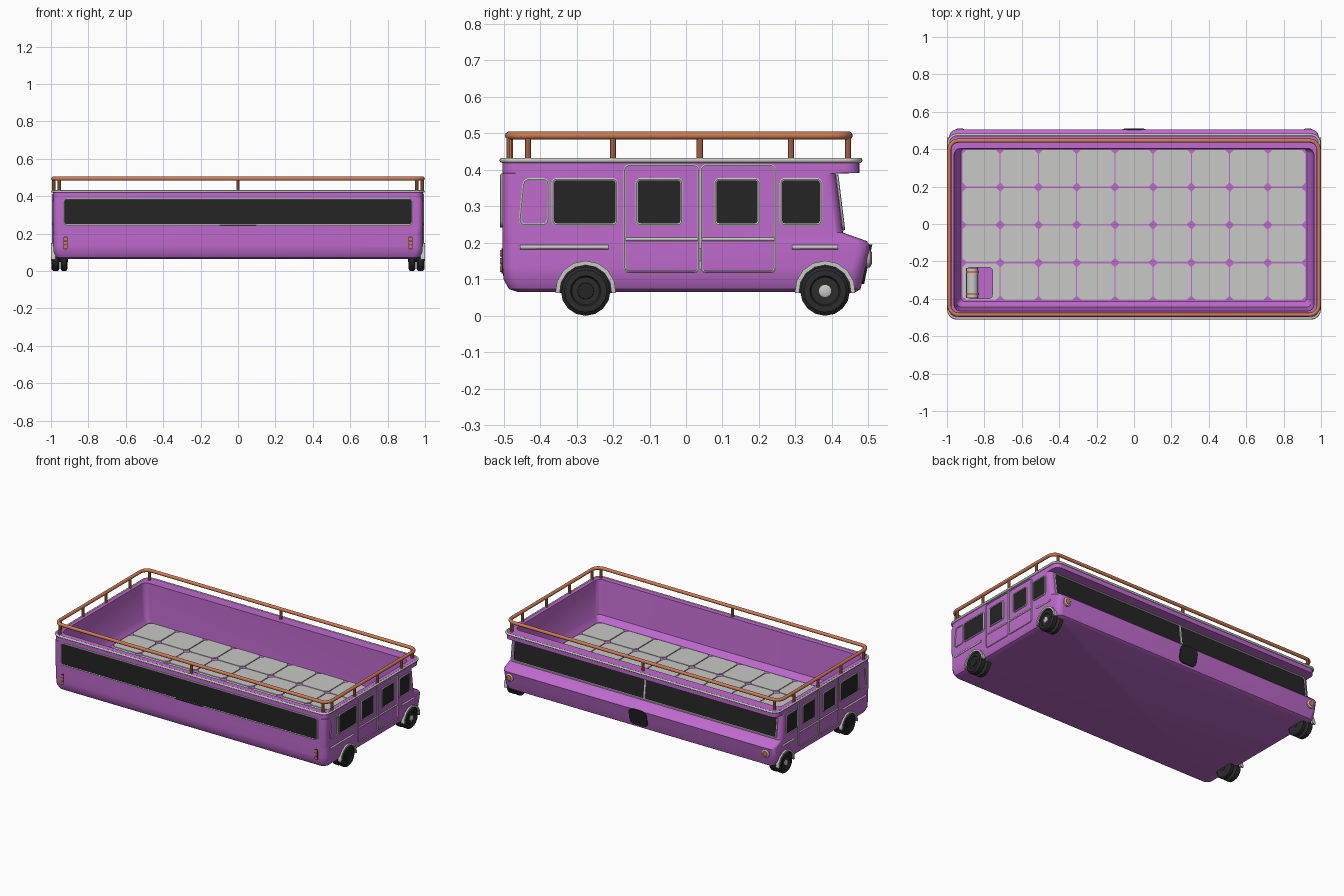
import bpy, bmesh, math
from mathutils import Vector as V

if "Cube" in bpy.data.objects:
    bpy.data.objects.remove(bpy.data.objects["Cube"])


def material(name, c):
    m = bpy.data.materials.new(name)
    m.diffuse_color = (*c, 1)
    m.use_nodes = True
    m.node_tree.nodes["Principled BSDF"].inputs["Base Color"].default_value = m.diffuse_color
    return m


PURPLE = material("purple paint", (0.52, 0.145, 0.61))
GREY = material("light grey trim", (0.58, 0.58, 0.57))
GLASS = material("black glass", (0.018, 0.018, 0.018))
TYRE = material("tyre rubber", (0.025, 0.025, 0.027))
ORANGE = material("copper orange", (0.62, 0.20, 0.09))


def finish(name, bm, mat, angle=35):
    bmesh.ops.recalc_face_normals(bm, faces=bm.faces)
    me = bpy.data.meshes.new(name)
    bm.to_mesh(me)
    bm.free()
    ob = bpy.data.objects.new(name, me)
    bpy.context.collection.objects.link(ob)
    me.materials.append(mat)
    bpy.ops.object.select_all(action='DESELECT')
    ob.select_set(True)
    bpy.context.view_layer.objects.active = ob
    bpy.ops.object.shade_smooth_by_angle(angle=math.radians(angle))
    return ob


def add_loft(bm, rings):
    vs = [[bm.verts.new(p) for p in r] for r in rings]
    n = len(vs[0])
    for a, b in zip(vs, vs[1:]):
        for i in range(n):
            j = (i + 1) % n
            bm.faces.new((a[i], a[j], b[j], b[i]))
    bm.faces.new(vs[0][::-1])
    bm.faces.new(vs[-1])


def loft(name, rings, mat, angle=35):
    bm = bmesh.new()
    add_loft(bm, rings)
    return finish(name, bm, mat, angle)


def rrect(u0, u1, v0, v1, r, n=3):
    pts = []
    for k, (cu, cv) in enumerate([(u1 - r, v1 - r), (u0 + r, v1 - r), (u0 + r, v0 + r), (u1 - r, v0 + r)]):
        for i in range(n + 1):
            a = math.pi / 2 * (k + i / n)
            pts.append((cu + r * math.cos(a), cv + r * math.sin(a)))
    return pts


def circle(r, n, cu=0, cv=0):
    return [(cu + r * math.cos(2 * math.pi * i / n), cv + r * math.sin(2 * math.pi * i / n)) for i in range(n)]


def plate(name, pts, place, d0, d1, mat):
    return loft(name, [[place(u, v, d) for u, v in pts] for d in (d0, d1)], mat)


def tube(name, pts, radius, mat, closed=True, res=2):
    cu = bpy.data.curves.new(name, 'CURVE')
    cu.dimensions = '3D'
    cu.bevel_depth, cu.bevel_resolution, cu.use_fill_caps = radius, res, True
    sp = cu.splines.new('POLY')
    sp.points.add(len(pts) - 1)
    for p, q in zip(sp.points, pts):
        p.co = (*q, 1)
    sp.use_cyclic_u = closed
    ob = bpy.data.objects.new(name, cu)
    bpy.context.collection.objects.link(ob)
    me = bpy.data.meshes.new_from_object(ob.evaluated_get(bpy.context.evaluated_depsgraph_get()))
    bpy.data.objects.remove(ob)
    bm = bmesh.new()
    bm.from_mesh(me)
    return finish(name, bm, mat, 50)


def framed(name, pts, place, fill, radius=0.004):
    if fill:
        plate(name + "_pane", pts, place, -0.004, 0.003, fill)
    tube(name + "_frame", [place(u, v, 0.002) for u, v in pts], radius, GREY, res=1)


# hollow body: rounded rectangles (z, y0, y1, half width, corner radius)
LEVELS = [(0.065, -0.46, 0.465, 0.95, 0.03), (0.073, -0.485, 0.478, 0.972, 0.035),
          (0.10, -0.50, 0.485, 0.986, 0.04), (0.135, -0.503, 0.493, 0.988, 0.04),
          (0.193, -0.503, 0.505, 0.988, 0.04), (0.205, -0.503, 0.495, 0.988, 0.04),
          (0.228, -0.503, 0.43, 0.988, 0.03), (0.39, -0.503, 0.41, 0.988, 0.03),
          (0.391, -0.503, 0.475, 0.988, 0.04), (0.43, -0.503, 0.475, 0.988, 0.04),
          (0.431, -0.465, 0.404, 0.962, 0.035), (0.21, -0.445, 0.403, 0.95, 0.03),
          (0.175, -0.415, 0.402, 0.925, 0.02)]
loft("body", [[(x, y, z) for x, y in rrect(-h, h, y0, y1, r, 6)] for z, y0, y1, h, r in LEVELS], PURPLE)

# grey roof rim and orange guard rail
tube("roof_rim", [(x, y, 0.426) for x, y in rrect(-0.992, 0.992, -0.504, 0.477, 0.045, 6)], 0.007, GREY)
tube("guard_rail", [(x, y, 0.494) for x, y in rrect(-0.988, 0.988, -0.485, 0.446, 0.05, 6)], 0.011, ORANGE, res=3)
posts = [(s * 0.986, y) for s in (1, -1) for y in (-0.433, -0.2, 0.038, 0.288)]
posts += [(x, y) for x in (-0.955, 0, 0.955) for y in (-0.483, 0.444)]
bm = bmesh.new()
for px, py in posts:
    add_loft(bm, [[(x, y, z) for x, y in circle(0.009, 10, px, py)] for z in (0.425, 0.492)])
finish("rail_posts", bm, ORANGE)

# floor tiles with clipped corners
bm = bmesh.new()
TX, TY, c = 1.84 / 9, 0.8075 / 4, 0.02
for i in range(9):
    for j in range(4):
        x, y = -0.92 + i * TX + 0.003, -0.409 + j * TY + 0.003
        w, h = TX - 0.006, TY - 0.006
        out = [(x + c, y), (x + w - c, y), (x + w, y + c), (x + w, y + h - c),
               (x + w - c, y + h), (x + c, y + h), (x, y + h - c), (x, y + c)]
        add_loft(bm, [[(a, b, z) for a, b in out] for z in (0.172, 0.18)])
finish("floor_tiles", bm, GREY)

# seat with rolled cushion inside
def floor_place(u, v, d):
    return V((u, v, d))


plate("seat_base", rrect(-0.895, -0.755, -0.4, -0.23, 0.02), floor_place, 0.175, 0.235, PURPLE)
plate("seat_pad", rrect(-0.82, -0.765, -0.385, -0.245, 0.015), floor_place, 0.23, 0.243, PURPLE)
for nm, r, a, b, m in (("seat_roll", 0.032, -0.395, -0.235, GREY), ("roll_band_a", 0.034, -0.38, -0.368, ORANGE),
                       ("roll_band_b", 0.034, -0.262, -0.25, ORANGE)):
    loft(nm, [[(x, y, z) for x, z in circle(r, 16, -0.865, 0.25)] for y in (a, b)], m)

# both sides
for s, tag in ((1, "right"), (-1, "left")):
    def side(u, v, d, s=s):
        return V((s * (0.988 + d), u, v))

    # windows
    for k, (a, b) in enumerate([(-0.365, -0.19), (-0.135, -0.012), (0.08, 0.2), (0.26, 0.37)]):
        framed(f"{tag}_window_{k}", rrect(a, b, 0.25, 0.374, 0.01), side, GLASS)
    slant = [(u + (v - 0.25) * 0.1 if u < -0.415 else u, v) for u, v in rrect(-0.456, -0.378, 0.25, 0.374, 0.014)]
    framed(f"{tag}_rear_panel", slant, side, None)
    # doors and mouldings
    for k, (a, b) in enumerate([(-0.168, 0.034), (0.042, 0.244)]):
        framed(f"{tag}_door_{k}", rrect(a, b, 0.12, 0.412, 0.012), side, None, 0.0035)
        tube(f"{tag}_door_strip_{k}", [side(a, 0.21, 0), side(b, 0.21, 0)], 0.005, GREY, False)
    tube(f"{tag}_door_handle", [side(0.038, 0.15, 0.002), side(0.038, 0.185, 0.002)], 0.004, GREY, False)
    for k, (a, b) in enumerate([(-0.455, -0.213), (0.29, 0.416)]):
        tube(f"{tag}_side_strip_{k}", [side(a, 0.188, 0), side(b, 0.188, 0)], 0.006, GREY, False)

    # wheels, wells and fenders
    for pos, yc, nsides in (("rear", -0.275, 16), ("front", 0.381, 16)):
        name = f"{tag}_{pos}"

        def ring(r, x):
            return [(s * x, yc + u, 0.068 + v) for u, v in circle(r, nsides)]

        loft(name + "_tyre", [ring(0.055, 0.955), ring(0.068, 0.962), ring(0.068, 0.988), ring(0.058, 0.998),
                              ring(0.042, 0.998), ring(0.038, 0.991)], TYRE, 30)
        loft(name + "_inner_tyre", [ring(0.056, 0.912), ring(0.068, 0.919), ring(0.068, 0.941),
                                    ring(0.056, 0.949)], TYRE, 30)
        loft(name + "_axle", [ring(0.02, 0.91), ring(0.02, 0.96)], TYRE)
        if pos == "front":
            loft(name + "_hub", [ring(0.018, 0.985), ring(0.018, 0.996), ring(0.012, 0.999)], GREY)
        else:
            loft(name + "_hub", [ring(0.024, 0.985), ring(0.022, 0.995)], GLASS)
        angs = [math.radians(-4 + 188 * i / 8) for i in range(9)]
        inner = [(yc + 0.071 * math.cos(a), 0.068 + 0.071 * math.sin(a)) for a in angs]
        outer = [(yc + 0.083 * math.cos(a), 0.068 + 0.083 * math.sin(a)) for a in angs]
        plate(name + "_well", inner, side, -0.02, 0.002, GLASS)
        plate(name + "_fender", outer + inner[::-1], side, -0.012, 0.011, GREY)

    # tail lights and headlights
    def back(u, v, d):
        return V((u, -0.503 - d, v))

    cx = s * 0.922
    plate(f"{tag}_tail_light_base", rrect(cx - 0.011, cx + 0.011, 0.116, 0.184, 0.006), back, -0.002, 0.003, TYRE)
    for k in range(3):
        z = 0.12 + k * 0.021
        plate(f"{tag}_tail_light_{k}", rrect(cx - 0.009, cx + 0.009, z, z + 0.018, 0.004), back, 0, 0.006, ORANGE)
    for nm, r, y, m in (("rim", 0.026, 0.507, GREY), ("lens", 0.019, 0.51, ORANGE)):
        loft(f"{tag}_headlight_{nm}", [[(x, yy, z) for x, z in circle(rr, 16, s * 0.93, 0.158)]
                                       for yy, rr in ((0.485, r), (y - 0.003, r), (y, r * 0.8))], m)


# long rear window with handle
framed("rear_window", rrect(-0.93, 0.93, 0.247, 0.386, 0.012), back, GLASS)
plate("rear_handle", rrect(-0.1, 0.1, 0.242, 0.25, 0.003), back, 0, 0.007, TYRE)


# tilted windshield with centre divider
def shield(u, v, d):
    return V((u, 0.43 - (v - 0.228) * 0.123 + d, v + d * 0.12))


framed("windshield", rrect(-0.955, 0.955, 0.238, 0.382, 0.012), shield, GLASS, 0.005)
plate("windshield_divider", rrect(-0.006, 0.006, 0.235, 0.386, 0.002), shield, 0, 0.007, GREY)


# nose grille
def nose(u, v, d):
    return V((u, 0.493 + (v - 0.135) * 0.207 + d, v))


plate("nose_grille", rrect(-0.065, 0.065, 0.087, 0.196, 0.03), nose, -0.008, 0.005, GLASS)
